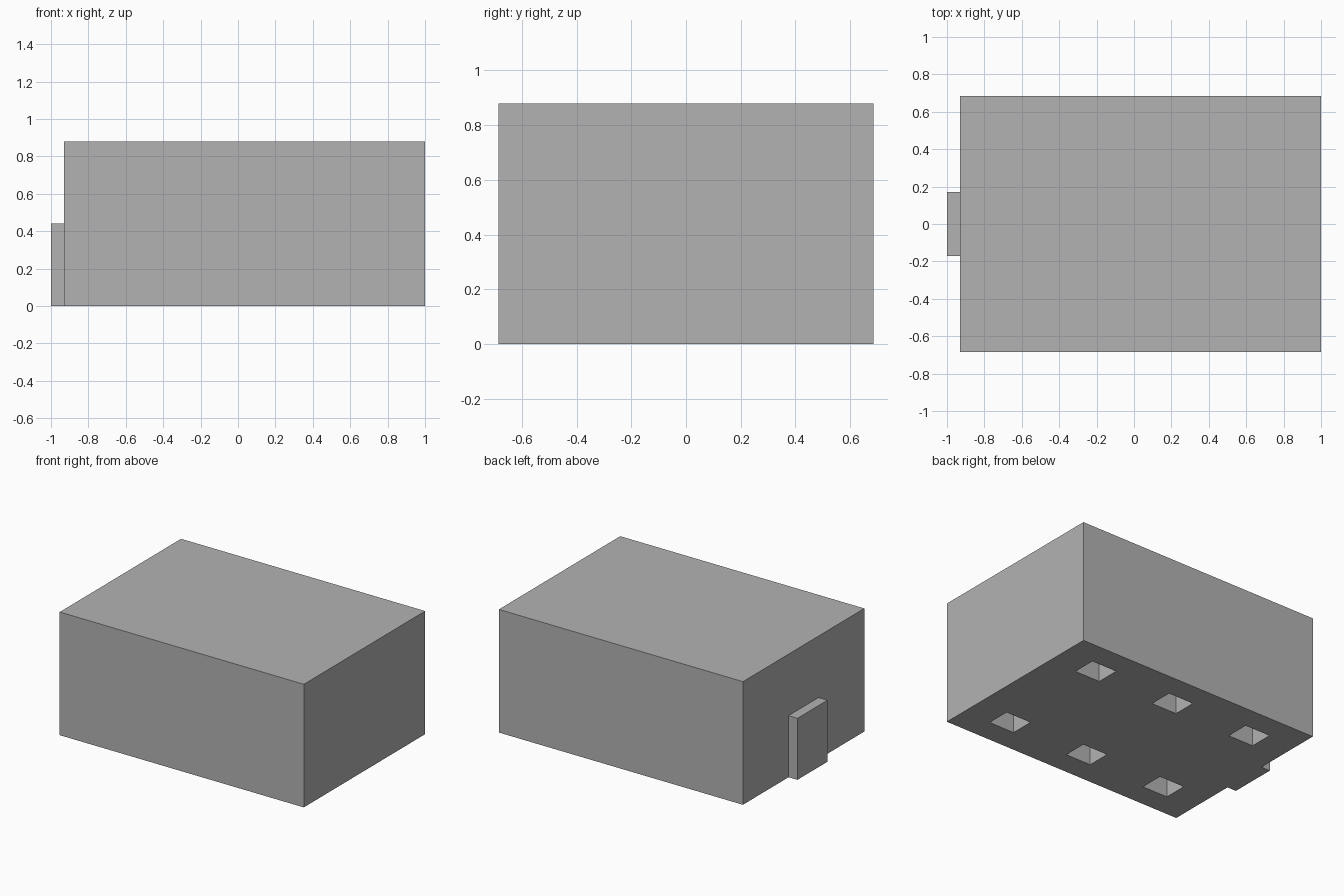
import bpy
import bmesh
from mathutils import Matrix, Vector

if "Cube" in bpy.data.objects:
    bpy.data.objects.remove(bpy.data.objects["Cube"], do_unlink=True)

# Single plain grey
grey = bpy.data.materials.new("plain grey")
grey.use_nodes = True
colour = (0.45, 0.45, 0.45, 1)
grey.diffuse_color = colour
grey.node_tree.nodes["Principled BSDF"].inputs["Base Color"].default_value = colour


def add_box(bm, low, high):
    low, high = Vector(low), Vector(high)
    matrix = Matrix.Translation((low + high) / 2) @ Matrix.Diagonal((*(high - low), 1))
    bmesh.ops.create_cube(bm, size=1, matrix=matrix)


def make_object(name, boxes):
    bm = bmesh.new()
    for low, high in boxes:
        add_box(bm, low, high)
    mesh = bpy.data.meshes.new(name)
    bm.to_mesh(mesh)
    bm.free()
    mesh.materials.append(grey)
    obj = bpy.data.objects.new(name, mesh)
    bpy.context.collection.objects.link(obj)
    return obj


# Main block
body_right, half_depth, height = -0.93, 0.685, 0.88
body = make_object("body_block", [((body_right, -half_depth, 0), (1, half_depth, height))])

# Six rectangular sockets sunk into the underside
mid_x, pitch_x, row_y = 0.037, 0.645, 0.43
half_x, half_y, socket_depth = 0.1, 0.085, 0.44
sockets = []
for column in (-1, 0, 1):
    for side in (-1, 1):
        x, y = mid_x + column * pitch_x, side * row_y
        sockets.append(((x - half_x, y - half_y, -0.1),
                        (x + half_x, y + half_y, socket_depth)))
cutter = make_object("socket_cutter", sockets)
cutter.hide_render = True
cutter.hide_viewport = True

cut = body.modifiers.new("sockets", "BOOLEAN")
cut.operation = "DIFFERENCE"
cut.solver = "EXACT"
cut.object = cutter

# Upright tab against one end, flush with the floor
make_object("end_tab", [((-1, -0.17, 0), (body_right, 0.17, height / 2))])
